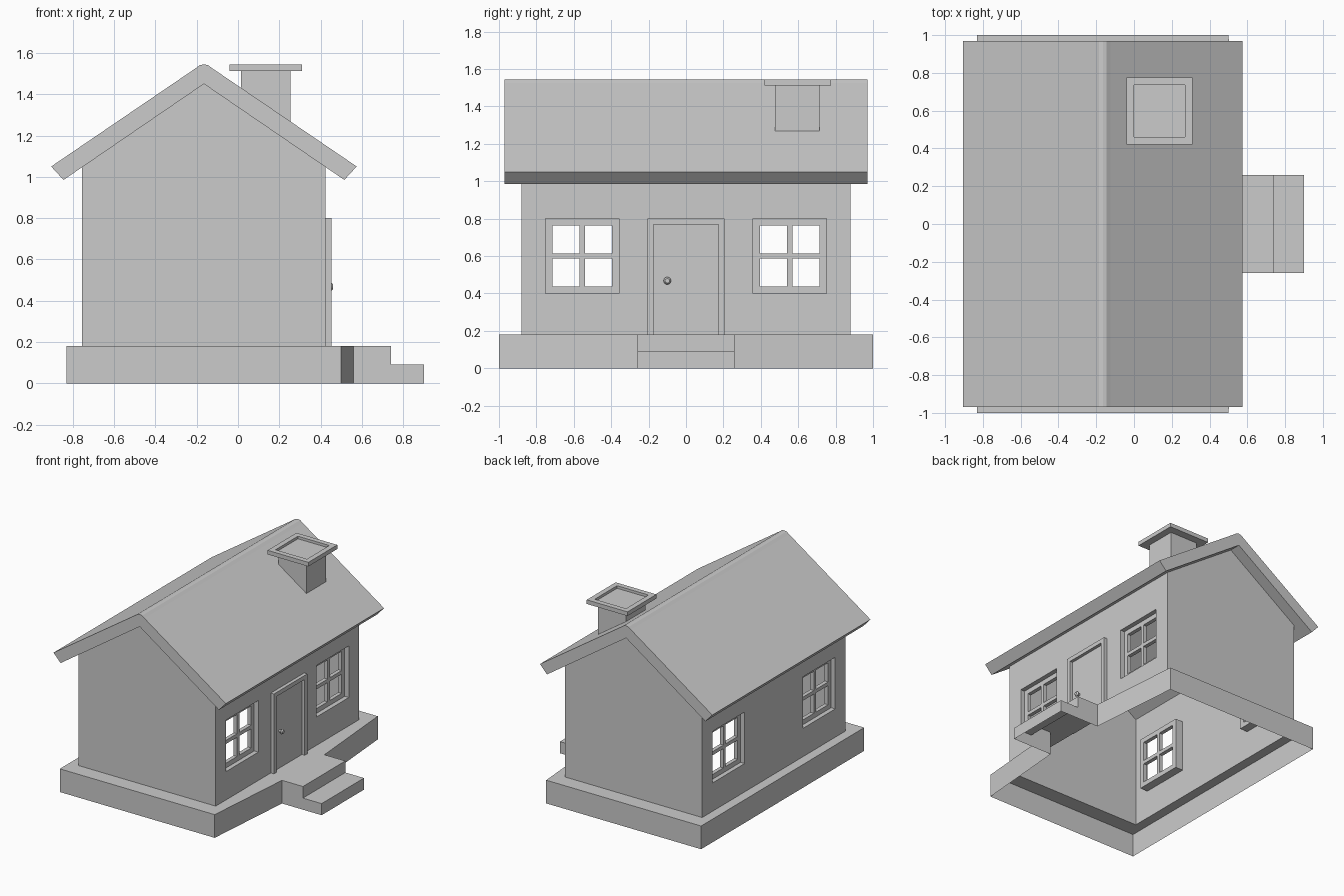
import bpy, bmesh, math
from mathutils import Matrix, Vector

if "Cube" in bpy.data.objects:
    bpy.data.objects.remove(bpy.data.objects["Cube"], do_unlink=True)

GREY = (0.6, 0.6, 0.6, 1)
mat = bpy.data.materials.new("plain_grey")
mat.use_nodes = True
mat.diffuse_color = GREY
mat.node_tree.nodes["Principled BSDF"].inputs["Base Color"].default_value = GREY

# Key dimensions
RIDGE_X = -0.165
HALF_W, HALF_L = 0.59, 0.88
FLOOR, EAVE, PEAK = 0.18, 1.06, 1.46
WIN_Y, WIN_HALF, WIN_LOW, WIN_HIGH = 0.555, 0.197, 0.4, 0.8
RECESS, FRAME_BACK = 0.035, 0.065
STEP_HALF = 0.26


def finish(name, bm):
    bmesh.ops.remove_doubles(bm, verts=bm.verts, dist=0.0005)
    bmesh.ops.recalc_face_normals(bm, faces=bm.faces)
    mesh = bpy.data.meshes.new(name)
    bm.to_mesh(mesh)
    bm.free()
    mesh.materials.append(mat)
    obj = bpy.data.objects.new(name, mesh)
    bpy.context.collection.objects.link(obj)
    return obj


def face(bm, points):
    return bm.faces.new([bm.verts.new(p) for p in points])


def add_box(bm, x, y, z):
    size = Matrix.Diagonal((x[1] - x[0], y[1] - y[0], z[1] - z[0], 1))
    mid = Vector((sum(x) / 2, sum(y) / 2, sum(z) / 2))
    bmesh.ops.create_cube(bm, size=1, matrix=Matrix.Translation(mid) @ size)


def prism(name, profile, y0, y1):
    """Extrude an x-z profile along y."""
    bm = bmesh.new()
    f = face(bm, [(x, y0, z) for x, z in profile])
    out = bmesh.ops.extrude_face_region(bm, geom=[f])["geom"]
    verts = [g for g in out if isinstance(g, bmesh.types.BMVert)]
    bmesh.ops.translate(bm, verts=verts, vec=(0, y1 - y0, 0))
    return finish(name, bm)


# Walls: open shell with recessed window openings in both long sides
bm = bmesh.new()
ys = [-HALF_L, -WIN_Y - WIN_HALF, -WIN_Y + WIN_HALF,
      WIN_Y - WIN_HALF, WIN_Y + WIN_HALF, HALF_L]
zs = [FLOOR, WIN_LOW, WIN_HIGH, EAVE]
for side in (-1, 1):
    x = RIDGE_X + side * HALF_W
    xi = x - side * RECESS
    for i in range(5):
        for j in range(3):
            a, b, c, d = ys[i], ys[i + 1], zs[j], zs[j + 1]
            ring = [(a, c), (b, c), (b, d), (a, d)]
            if j == 1 and i in (1, 3):
                for k in range(4):
                    p, q = ring[k], ring[(k + 1) % 4]
                    face(bm, [(x, *p), (x, *q), (xi, *q), (xi, *p)])
            else:
                face(bm, [(x, *p) for p in ring])
    y = side * HALF_L
    face(bm, [(RIDGE_X - HALF_W, y, z) for z in zs] + [(RIDGE_X, y, PEAK)]
         + [(RIDGE_X + HALF_W, y, z) for z in reversed(zs)])
finish("walls", bm)

# Window frames with crossing glazing bars
for side, label in ((-1, "rear"), (1, "entrance")):
    wall_x = RIDGE_X + side * HALF_W
    xs = sorted((wall_x - side * RECESS, wall_x - side * FRAME_BACK))
    for cy, end in ((-WIN_Y, "front"), (WIN_Y, "back")):
        bm = bmesh.new()
        rim, bar = 0.037, 0.014
        lo, hi = cy - WIN_HALF, cy + WIN_HALF
        mid = (WIN_LOW + WIN_HIGH) / 2
        for y in ((lo, lo + rim), (hi - rim, hi), (cy - bar, cy + bar)):
            add_box(bm, xs, y, (WIN_LOW, WIN_HIGH))
        for z in ((WIN_LOW, WIN_LOW + rim), (WIN_HIGH - rim, WIN_HIGH),
                  (mid - bar, mid + bar)):
            add_box(bm, xs, (lo, hi), z)
        finish(f"{label}_{end}_window", bm)

# Foundation: bottomless skirt whose top ledge meets the walls
bm = bmesh.new()
half = [(0.74, STEP_HALF), (0.56, STEP_HALF), (0.5, 1), (-0.83, 1)]
outline = half + [(x, -y) for x, y in reversed(half)]
inner = [(RIDGE_X + sx * HALF_W, sy * HALF_L)
         for sx, sy in ((1, 1), (-1, 1), (-1, -1), (1, -1))]
edges = []
for loop in (outline, inner):
    vs = [bm.verts.new((x, y, FLOOR)) for x, y in loop]
    edges += [bm.edges.new((vs[i], vs[(i + 1) % len(vs)])) for i in range(len(vs))]
bmesh.ops.triangle_fill(bm, edges=edges, use_beauty=True, normal=(0, 0, 1))
for i, p in enumerate(outline):
    q = outline[(i + 1) % len(outline)]
    low = FLOOR / 2 if p[0] == q[0] == 0.74 else 0
    face(bm, [(*p, low), (*q, low), (*q, FLOOR), (*p, FLOOR)])
finish("foundation", bm)

# Lower step, open underneath and towards the foundation
bm = bmesh.new()
add_box(bm, (0.74, 0.9), (-STEP_HALF, STEP_HALF), (0, FLOOR / 2))
bm.normal_update()
gone = [f for f in bm.faces if f.normal.z < -0.5 or f.normal.x < -0.5]
bmesh.ops.delete(bm, geom=gone, context="FACES")
finish("lower_step", bm)

# Roof slab with a rounded ridge
side_pts = [(0.02, 1.541), (0.04, 1.526), (0.74, 1.05), (0.68, 0.985)]
profile = [(RIDGE_X, 1.545)] + [(RIDGE_X + x, z) for x, z in side_pts]
profile += [(RIDGE_X, 1.45)] + [(RIDGE_X - x, z) for x, z in reversed(side_pts)]
prism("roof", profile, -0.97, 0.97)

# Chimney stack and its cap with a sunken flue
prism("chimney_stack", [(0.015, 1.39), (0.255, 1.23), (0.255, 1.52), (0.015, 1.52)],
      0.475, 0.715)
bm = bmesh.new()
add_box(bm, (-0.04, 0.31), (0.42, 0.775), (1.513, 1.545))
bm.normal_update()
top = [f for f in bm.faces if f.normal.z > 0.5]
bmesh.ops.inset_region(bm, faces=top, thickness=0.057)
well = bmesh.ops.extrude_face_region(bm, geom=top)["geom"]
bmesh.ops.delete(bm, geom=top, context="FACES")
bmesh.ops.translate(bm, vec=(0, 0, -0.02),
                    verts=[g for g in well if isinstance(g, bmesh.types.BMVert)])
finish("chimney_cap", bm)

# Door frame and door leaf
wall_x = RIDGE_X + HALF_W
bm = bmesh.new()
for y in ((-0.205, -0.173), (0.173, 0.205)):
    add_box(bm, (wall_x, 0.452), y, (FLOOR, 0.8))
add_box(bm, (wall_x, 0.452), (-0.205, 0.205), (0.768, 0.8))
finish("door_frame", bm)
bm = bmesh.new()
add_box(bm, (wall_x - 0.004, wall_x + 0.003), (-0.173, 0.173), (FLOOR, 0.768))
finish("door", bm)

# Door knob
bm = bmesh.new()
turn = Matrix.Rotation(math.pi / 2, 4, "Y")
for x, r1, r2, depth in ((0.434, 0.01, 0.01, 0.02), (0.446, 0.013, 0.02, 0.01),
                         (0.456, 0.02, 0.012, 0.01)):
    bmesh.ops.create_cone(bm, cap_ends=True, segments=16, radius1=r1, radius2=r2,
                          depth=depth, matrix=Matrix.Translation((x, -0.1, 0.468)) @ turn)
finish("door_knob", bm)
